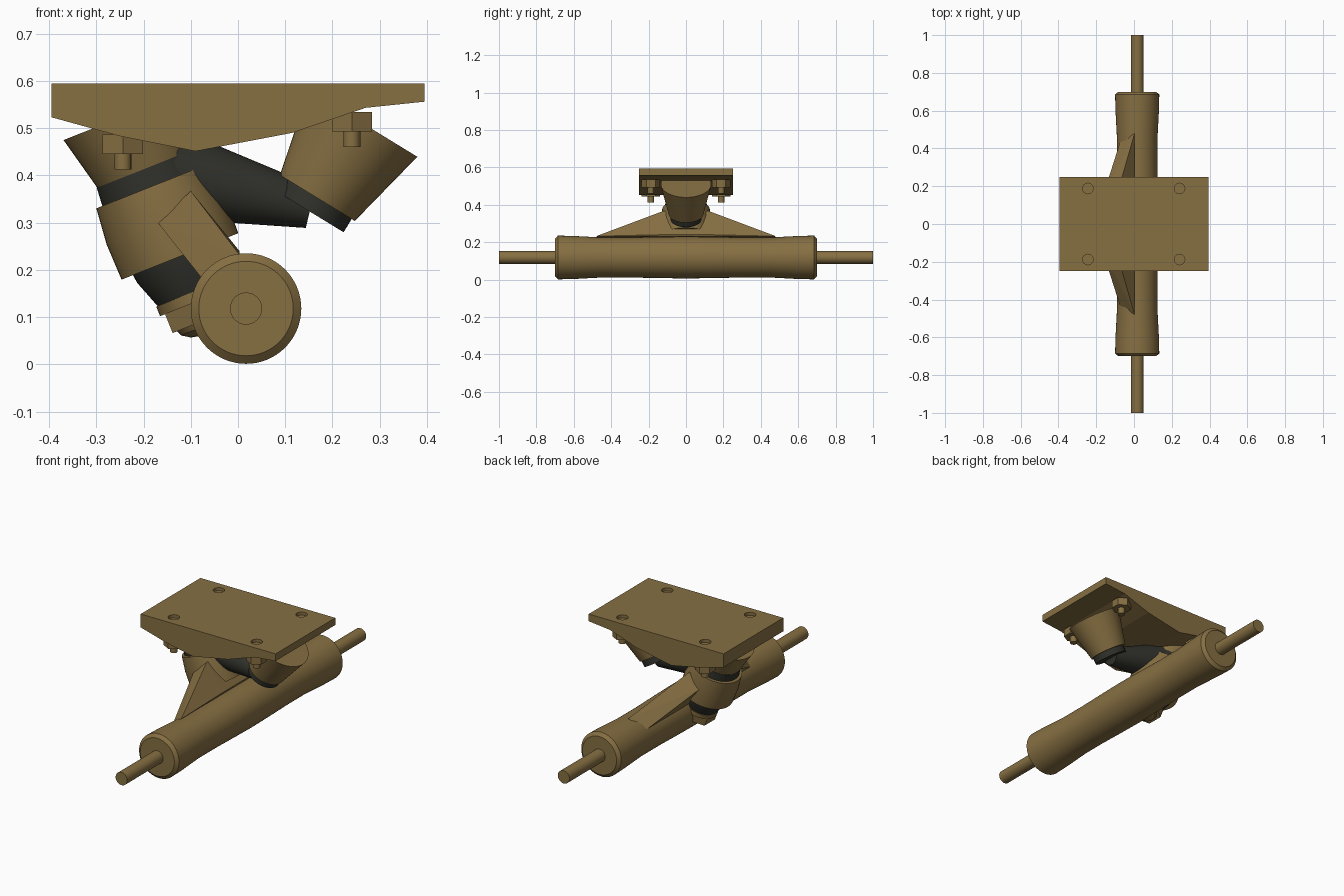
import bpy, bmesh, math
from mathutils import Vector

if "Cube" in bpy.data.objects:
    bpy.data.objects.remove(bpy.data.objects["Cube"])


def material(name, rgb):
    m = bpy.data.materials.new(name)
    m.diffuse_color = (*rgb, 1)
    m.use_nodes = True
    m.node_tree.nodes["Principled BSDF"].inputs["Base Color"].default_value = m.diffuse_color
    return m


BRASS = material("brass brown", (0.24, 0.16, 0.055))
RUBBER = material("dark rubber", (0.03, 0.03, 0.024))


def finish(name, bm, mat, smooth=False):
    bmesh.ops.recalc_face_normals(bm, faces=bm.faces)
    me = bpy.data.meshes.new(name)
    bm.to_mesh(me)
    bm.free()
    me.materials.append(mat)
    ob = bpy.data.objects.new(name, me)
    bpy.context.collection.objects.link(ob)
    if smooth:
        bpy.ops.object.select_all(action='DESELECT')
        ob.select_set(True)
        bpy.context.view_layer.objects.active = ob
        bpy.ops.object.shade_smooth_by_angle(angle=math.radians(30))
    return ob


def lathe(name, origin, axis, profile, mat, sides=48, side_dir=(0, 1, 0)):
    """Turn a (distance along axis, radius) profile into a capped solid."""
    o, a, v = Vector(origin), Vector(axis).normalized(), Vector(side_dir)
    u = a.cross(v).normalized()
    bm = bmesh.new()
    rings = []
    for t, r in profile:
        angles = [2 * math.pi * i / sides for i in range(sides)]
        rings.append([bm.verts.new(o + a * t + (v * math.cos(k) + u * math.sin(k)) * r)
                      for k in angles])
    for lo, hi in zip(rings, rings[1:]):
        for i in range(sides):
            j = (i + 1) % sides
            bm.faces.new((lo[i], lo[j], hi[j], hi[i]))
    bm.faces.new(rings[0])
    bm.faces.new(rings[-1])
    return finish(name, bm, mat, sides > 8)


# Base plate: side profile extruded across the width
side = [(-0.395, 0.594), (0.395, 0.594), (0.395, 0.556), (0.27, 0.543),
        (0.115, 0.49), (-0.09, 0.451), (-0.25, 0.483), (-0.395, 0.523)]
bm = bmesh.new()
face = bm.faces.new([bm.verts.new((x, -0.25, z)) for x, z in side])
new = bmesh.ops.extrude_face_region(bm, geom=[face])["geom"]
bmesh.ops.translate(bm, vec=(0, 0.5, 0),
                    verts=[g for g in new if isinstance(g, bmesh.types.BMVert)])
base_plate = finish("base_plate", bm, BRASS)

# Mounting bolts: recess in the plate, hex nut and stud end below
for x, top in ((-0.244, 0.48), (0.241, 0.528)):
    for y in (-0.188, 0.188):
        hole = lathe("hole_cutter", (x, y, 0.578), (0, 0, 1), [(0, 0.028), (0.04, 0.028)], BRASS, 24)
        hole.hide_render = True
        hole.hide_set(True)
        cut = base_plate.modifiers.new("bolt_hole", 'BOOLEAN')
        cut.operation, cut.object = 'DIFFERENCE', hole
        lathe("mount_nut", (x, y, top), (0, 0, -1), [(-0.006, 0.049), (0.035, 0.049)], BRASS, 6)
        lathe("mount_stud", (x, y, top), (0, 0, -1), [(-0.006, 0.018), (0.068, 0.018)], BRASS, 20)

# Pivot cup, its rubber liner and the pivot arm
cup_axis = (0.522, 0, 0.853)
lathe("pivot_cup", (0.168, 0, 0.352), cup_axis, [(0, 0.093), (0.185, 0.135)], BRASS)
lathe("pivot_liner", (0.17, 0, 0.351), cup_axis, [(-0.033, 0.083), (0.01, 0.083)], RUBBER)
lathe("pivot_arm", (-0.14, 0, 0.402), (0.973, 0, -0.23), [(0, 0.095), (0.302, 0.045)], RUBBER)

# Tilted kingpin stack, measured downwards along the pin
pin, down = (-0.182, 0, 0.377), (0.37, 0, -0.93)
for name, profile, mat, sides in (
        ("kingpin_seat", [(-0.16, 0.138), (-0.036, 0.108)], BRASS, 48),
        ("upper_bushing", [(-0.04, 0.11), (0.01, 0.114)], RUBBER, 48),
        ("hanger_ring", [(0, 0.127), (0.08, 0.135), (0.16, 0.133)], BRASS, 48),
        ("lower_bushing", [(0.15, 0.108), (0.178, 0.105), (0.24, 0.083)], RUBBER, 48),
        ("kingpin_washer", [(0.24, 0.086), (0.262, 0.086)], BRASS, 48),
        ("kingpin_nut", [(0.26, 0.086), (0.305, 0.086)], BRASS, 6),
        ("kingpin_end", [(0.3, 0.066), (0.316, 0.06), (0.328, 0.042), (0.333, 0.02)], BRASS, 32)):
    lathe(name, pin, down, profile, mat, sides)

# Hanger gusset: hull that tapers from the ring to both ends of the barrel
bm = bmesh.new()
for s in (-1, 1):
    for co in ((-0.1, 0.12, 0.367), (-0.17, 0.13, 0.3), (0.003, 0.48, 0.232),
               (-0.075, 0.43, 0.18), (0.003, 0.13, 0.24)):
        bm.verts.new((co[0], co[1] * s, co[2]))
bmesh.ops.convex_hull(bm, input=bm.verts[:])
finish("hanger_gusset", bm, BRASS)

# Hanger barrel with slightly waisted halves, and the axle
half = [(0.7, 0.1), (0.685, 0.117), (0.6, 0.115), (0.45, 0.107), (0.3, 0.107), (0.15, 0.11)]
barrel = [(-t, r) for t, r in half] + [(0, 0.112)] + half[::-1]
lathe("hanger_barrel", (0.017, 0, 0.118), (0, 1, 0), barrel, BRASS, 64, (1, 0, 0))
lathe("axle", (0.017, 0, 0.118), (0, 1, 0), [(-1, 0.034), (1, 0.034)], BRASS, 32, (1, 0, 0))
